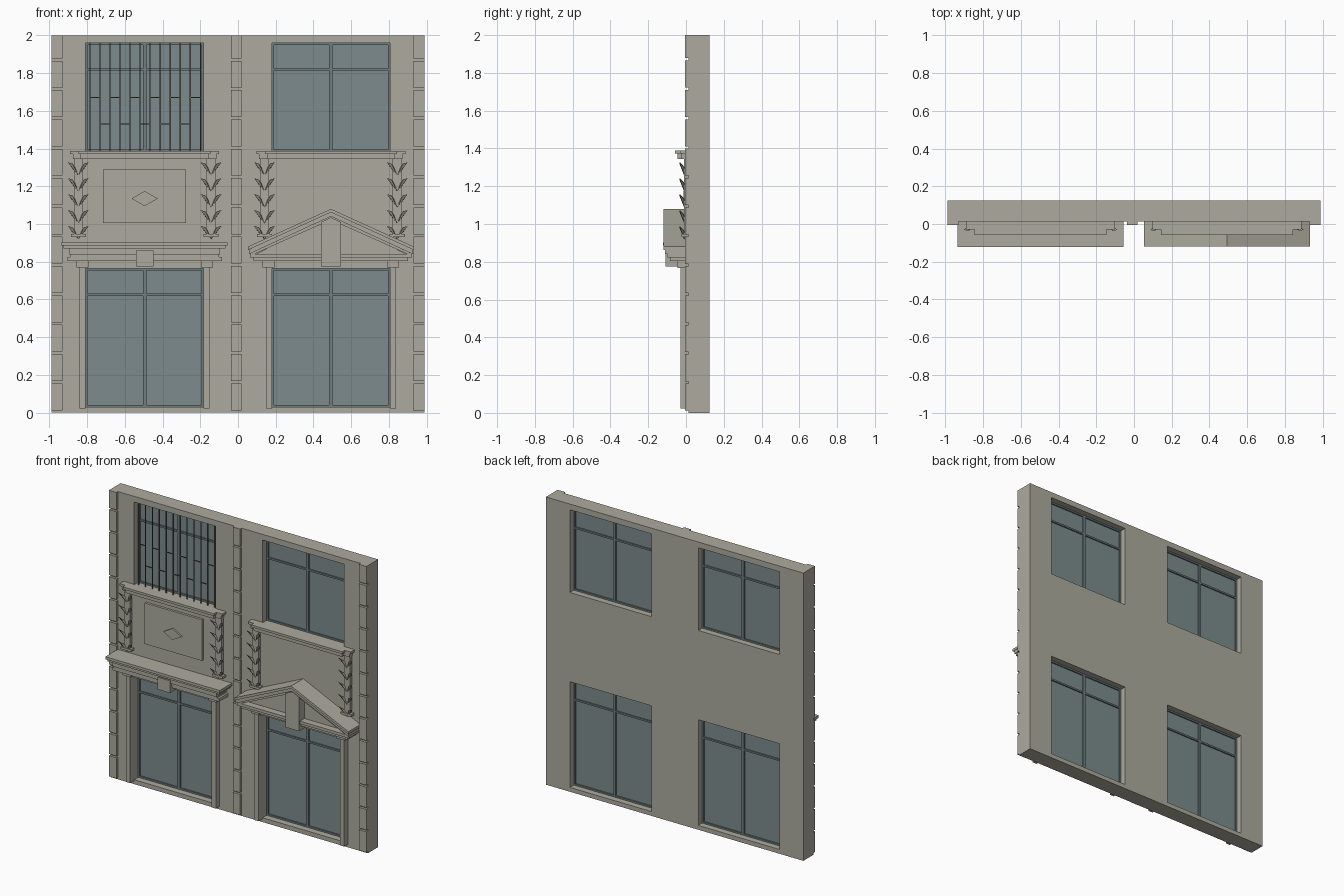
import bpy, bmesh
from mathutils import Vector

cube = bpy.data.objects.get("Cube")
if cube:
    bpy.data.objects.remove(cube, do_unlink=True)


def material(name, rgb):
    m = bpy.data.materials.new(name)
    m.use_nodes = True
    m.diffuse_color = (*rgb, 1)
    m.node_tree.nodes["Principled BSDF"].inputs["Base Color"].default_value = (*rgb, 1)
    return m


STONE = material("warm grey stone", (0.42, 0.41, 0.345))
GLASS = material("blue grey glass", (0.20, 0.26, 0.27))
FRAME = material("slate window frame", (0.16, 0.205, 0.21))
IRON = material("brown iron", (0.16, 0.115, 0.09))


def finish(name, bm, mat):
    bmesh.ops.recalc_face_normals(bm, faces=bm.faces)
    me = bpy.data.meshes.new(name)
    bm.to_mesh(me)
    bm.free()
    me.materials.append(mat)
    ob = bpy.data.objects.new(name, me)
    bpy.context.collection.objects.link(ob)
    return ob


def add_prism(bm, outline, y0, y1):
    """Extrude an x-z outline from y0 to y1."""
    f = bm.faces.new([bm.verts.new((x, y0, z)) for x, z in outline])
    new = bmesh.ops.extrude_face_region(bm, geom=[f])["geom"]
    verts = [g for g in new if isinstance(g, bmesh.types.BMVert)]
    bmesh.ops.translate(bm, verts=verts, vec=(0, y1 - y0, 0))


def add_box(bm, x0, x1, y0, y1, z0, z1):
    add_prism(bm, [(x0, z0), (x1, z0), (x1, z1), (x0, z1)], y0, y1)


def boxes(name, items, mat=STONE):
    bm = bmesh.new()
    for b in items:
        add_box(bm, *b)
    return finish(name, bm, mat)


WALL, BACK = 0.013, 0.125
BAYS = {"right": -0.495, "left": 0.4925}
HALF = 0.313
STOREYS = {"lower": (0.03, 0.765, 0.625), "upper": (1.385, 1.96, 1.82)}

# Wall with four openings
xs = [-0.99] + [c + s * HALF for c in BAYS.values() for s in (-1, 1)] + [0.99]
zs = [0, 0.03, 0.765, 1.385, 1.96, 2]
bm = bmesh.new()
grid = [[bm.verts.new((x, WALL, z)) for z in zs] for x in xs]
for i in range(5):
    for j in range(5):
        if not (i % 2 and j % 2):
            bm.faces.new([grid[i][j], grid[i + 1][j], grid[i + 1][j + 1], grid[i][j + 1]])
new = bmesh.ops.extrude_face_region(bm, geom=bm.faces[:])["geom"]
bmesh.ops.translate(bm, verts=[g for g in new if isinstance(g, bmesh.types.BMVert)],
                    vec=(0, BACK - WALL, 0))
finish("wall", bm, STONE)

# Three strips of rusticated blocks
blocks = []
for x0, x1 in ((-0.99, -0.932), (-0.036, 0.018), (0.932, 0.99)):
    for k in range(13):
        z0 = 0.012 + k * 0.1555
        blocks.append((x0, x1, -0.004, WALL + 0.005, z0, min(z0 + 0.143, 2)))
boxes("quoin_blocks", blocks)

# Windows: pane and frame bars
for side, c in BAYS.items():
    for storey, (z0, z1, zt) in STOREYS.items():
        x0, x1 = c - HALF, c + HALF
        boxes(f"{storey}_{side}_glass", [(x0, x1, 0.067, 0.073, z0, z1)], GLASS)
        w, ya, yb = 0.011, 0.058, 0.082
        boxes(f"{storey}_{side}_window_frame", [
            (x0, x0 + w, ya, yb, z0, z1), (x1 - w, x1, ya, yb, z0, z1),
            (x0, x1, ya, yb, z0, z0 + w), (x0, x1, ya, yb, z1 - w, z1),
            (c - 0.009, c + 0.009, ya, yb, z0, z1),
            (x0, x1, ya, yb, zt - 0.006, zt + 0.006)], FRAME)

# Iron grille over one upper window
bars = []
first, step = -0.785, 0.0532
for k in range(12):
    x = first + k * step
    bars.append((x - 0.003, x + 0.003, 0.027, 0.033, 1.385, 1.96))
    if k < 11:
        z = 1.53 if k % 2 else 1.67
        bars.append((x, x + step, 0.028, 0.032, z - 0.003, z + 0.003))
boxes("window_grille", bars, IRON)

# One pointed leaf: corner points, mirrored in x by the caller
LEAF = [(0, -0.01, -0.048), (0.012, 0.0, -0.012), (0.055, -0.032, 0.022),
        (0.03, -0.036, 0.016), (0.036, -0.012, -0.004)]

for side, c in BAYS.items():
    # Door surround
    boxes(f"{side}_door_surround", [
        (c - 0.345, c - HALF, -0.03, 0.02, 0.022, 0.77),
        (c + HALF, c + 0.345, -0.03, 0.02, 0.022, 0.77),
        (c - 0.345, c + 0.345, -0.03, 0.02, 0.765, 0.805)])
    boxes(f"{side}_surround_capitals", [
        (c + s * 0.33 - 0.032, c + s * 0.33 + 0.032, -0.045, 0.015, 0.768, 0.805)
        for s in (-1, 1)])

    # Upper sill with stepped ends
    boxes(f"{side}_window_sill", [
        (c - 0.35, c + 0.35, -0.058, 0.015, 1.372, 1.388),
        (c - 0.34, c + 0.34, -0.045, 0.015, 1.345, 1.372),
        (c - 0.395, c + 0.395, -0.03, 0.015, 1.372, 1.388),
        (c - 0.38, c - 0.31, -0.024, 0.015, 1.345, 1.372),
        (c + 0.31, c + 0.38, -0.024, 0.015, 1.345, 1.372)])

    # Leafy pilasters
    for end, s in (("outer", -1), ("inner", 1)):
        px = c + s * 0.352
        boxes(f"{side}_{end}_pilaster", [
            (px - 0.024, px + 0.024, -0.01, 0.015, 0.935, 1.345),
            (px - 0.04, px + 0.04, -0.024, 0.015, 0.932, 0.948)])
        bm = bmesh.new()
        for k in range(5):
            z = 1.305 - k * 0.0845
            for m in (-1, 1):
                verts = [bm.verts.new((px + m * p[0], p[1], z + p[2])) for p in LEAF]
                bmesh.ops.convex_hull(bm, input=verts)
        finish(f"{side}_{end}_pilaster_leaves", bm, STONE)

# Raised panel with diamond
c = BAYS["right"]
boxes("apron_panel", [(c - 0.22, c + 0.22, -0.003, 0.015, 1.005, 1.29)])
bm = bmesh.new()
add_prism(bm, [(c - 0.07, 1.135), (c, 1.095), (c + 0.07, 1.135), (c, 1.175)], -0.014, 0)
finish("panel_diamond", bm, STONE)

# Stepped flat cornice with keystone
steps = [(0.41, -0.085, 0.803, 0.825), (0.395, -0.09, 0.825, 0.838),
         (0.40, -0.10, 0.838, 0.87), (0.43, -0.113, 0.87, 0.885),
         (0.44, -0.122, 0.885, 0.903)]
boxes("flat_cornice", [(c - h, c + h, y, 0.015, a, b) for h, y, a, b in steps])
boxes("cornice_keystone", [(c - 0.047, c + 0.047, -0.108, 0.0, 0.775, 0.86)])

# Gabled pediment
c = BAYS["left"]
boxes("pediment_base", [(c - 0.41, c + 0.41, -0.085, 0.015, 0.803, 0.822),
                        (c - 0.43, c + 0.43, -0.098, 0.015, 0.822, 0.842)])
bm = bmesh.new()
add_prism(bm, [(c - 0.40, 0.84), (c + 0.40, 0.84), (c, 1.04)], -0.05, 0.015)
finish("pediment_back", bm, STONE)
bm = bmesh.new()
# Rake layers: half width, eave top, eave bottom, apex top, apex bottom, front
for h, et, eb, at, ab, y in ((0.44, 0.88, 0.862, 1.08, 1.062, -0.12),
                             (0.435, 0.864, 0.84, 1.064, 1.04, -0.11),
                             (0.43, 0.842, 0.83, 1.042, 1.022, -0.098)):
    add_prism(bm, [(c - h, eb), (c, ab), (c + h, eb), (c + h, et), (c, at), (c - h, et)],
              y, 0.015)
finish("pediment_rake", bm, STONE)
bm = bmesh.new()
add_prism(bm, [(c - 0.053, 0.775), (c + 0.053, 0.775), (c + 0.053, 1.01),
               (c, 1.035), (c - 0.053, 1.01)], -0.108, 0)
finish("pediment_keystone", bm, STONE)
